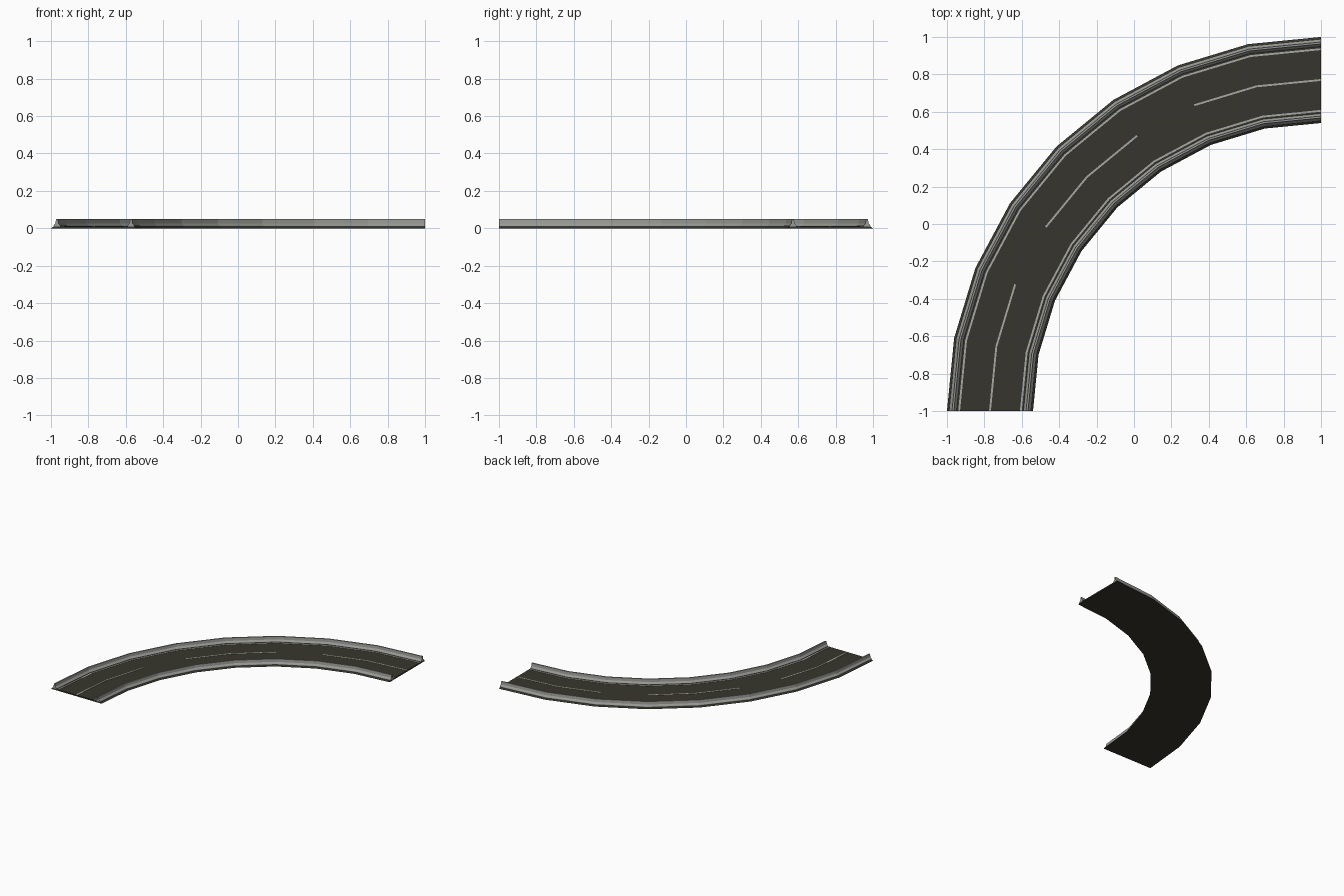
import bpy, bmesh, math

if "Cube" in bpy.data.objects:
    bpy.data.objects.remove(bpy.data.objects["Cube"])

STEP = math.radians(90 / 8)   # eight straight segments per quarter turn
CX, CY = 1.0, -1.0            # centre of the curve


def material(name, rgb):
    m = bpy.data.materials.new(name)
    m.diffuse_color = (*rgb, 1)
    m.use_nodes = True
    m.node_tree.nodes["Principled BSDF"].inputs["Base Color"].default_value = m.diffuse_color
    return m


asphalt = material("dark_asphalt", (0.038, 0.036, 0.026))
concrete = material("grey_concrete", (0.32, 0.32, 0.30))
paint = material("pale_road_paint", (0.40, 0.40, 0.37))


def sweep(name, profile, mat, first=0, last=8):
    """Sweep a closed (radius, z) profile around the bend."""
    bm = bmesh.new()
    rings = []
    for i in range(first, last + 1):
        a = i * STEP
        rings.append([bm.verts.new((CX - r * math.cos(a), CY + r * math.sin(a), z))
                      for r, z in profile])
    n = len(profile)
    for p, q in zip(rings, rings[1:]):
        for k in range(n):
            j = (k + 1) % n
            bm.faces.new((p[k], p[j], q[j], q[k]))
    bm.faces.new(rings[0])
    bm.faces.new(rings[-1][::-1])
    bmesh.ops.recalc_face_normals(bm, faces=bm.faces)
    me = bpy.data.meshes.new(name)
    bm.to_mesh(me)
    bm.free()
    me.materials.append(mat)
    ob = bpy.data.objects.new(name, me)
    bpy.context.collection.objects.link(ob)
    return ob


# Road slab with slightly bevelled sides
sweep("road_slab", [(1.54, 0), (2.0, 0), (1.985, 0.01), (1.555, 0.01)], asphalt)

# Concrete safety barriers: wide foot, narrow top
half = [(0.019, 0.009), (0.018, 0.015), (0.008, 0.027), (0.005, 0.05)]
for name, r in (("outer_barrier", 1.968), ("inner_barrier", 1.572)):
    sweep(name, [(r + w, z) for w, z in half] + [(r - w, z) for w, z in half[::-1]],
          concrete)


# Painted lines
def line(name, r, first=0, last=8):
    w = 0.005
    sweep(name, [(r - w, 0.009), (r + w, 0.009), (r + w, 0.0115), (r - w, 0.0115)],
          paint, first, last)


line("outer_edge_line", 1.935)
line("inner_edge_line", 1.605)
for k, (a, b) in enumerate(((0, 2), (3, 5), (6, 8))):
    line(f"centre_dash_{k + 1}", 1.77, a, b)
